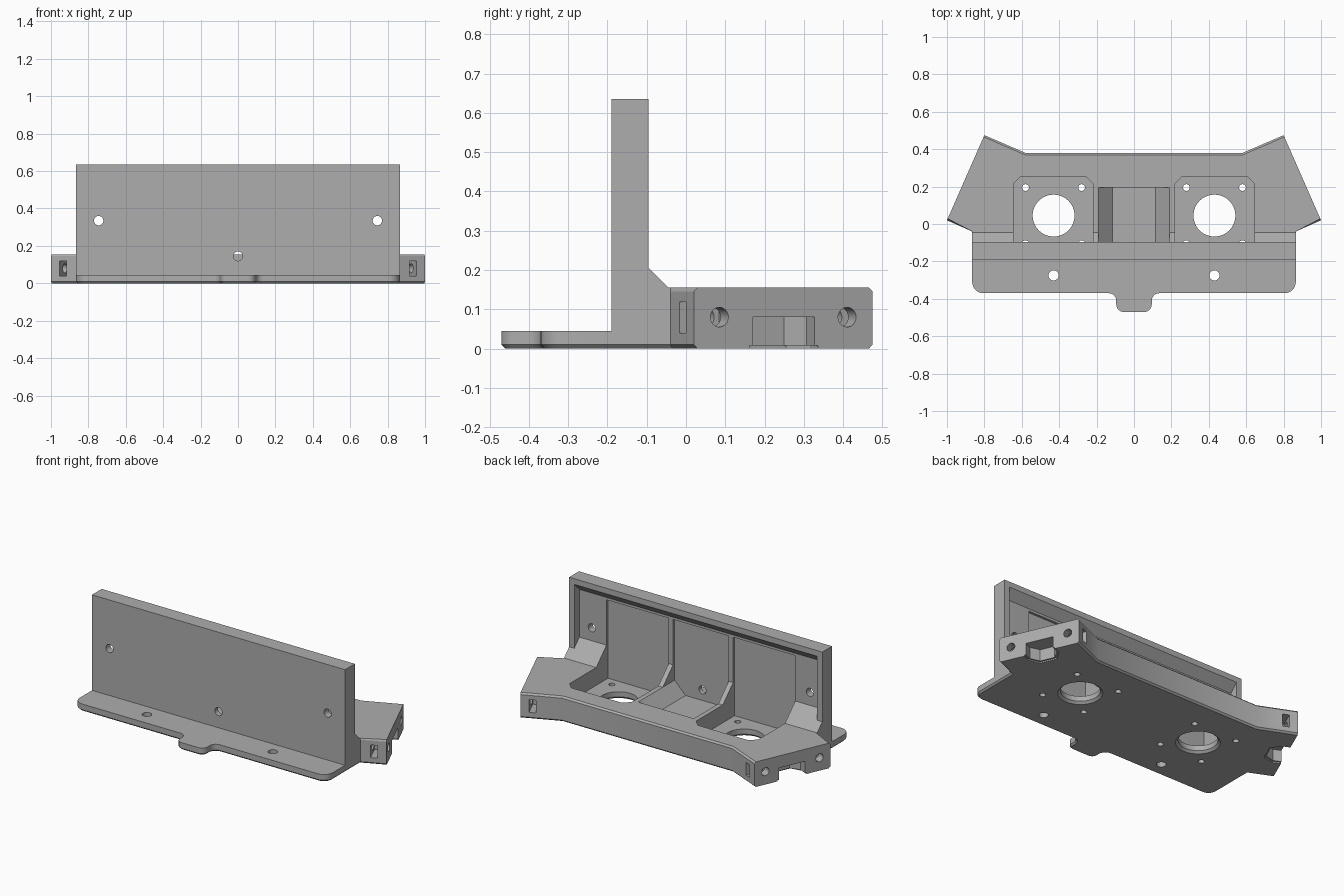
import bpy, bmesh
from math import cos, sin, radians
from mathutils import Vector, Matrix

cube = bpy.data.objects.get("Cube")
if cube:
    bpy.data.objects.remove(cube, do_unlink=True)

grey = bpy.data.materials.new("plain grey")
grey.use_nodes = True
GREY = (0.42, 0.42, 0.42, 1)
grey.diffuse_color = GREY
grey.node_tree.nodes["Principled BSDF"].inputs["Base Color"].default_value = GREY

# Axis frames: columns are profile u, profile v, extrusion direction
UP = Matrix.Identity(3)
ALONG_X = Matrix(((0, 0, 1), (1, 0, 0), (0, 1, 0)))
ALONG_Y = Matrix(((1, 0, 0), (0, 0, 1), (0, 1, 0)))


def prism(name, pts, lo, hi, frame=UP, origin=(0, 0, 0), bevel_rule=None, top_scale=1):
    """Extrude a closed profile along the third axis of the frame."""
    bm = bmesh.new()
    o = Vector(origin)
    rings = []
    for h, s in ((lo, 1), (hi, top_scale)):
        rings.append([bm.verts.new(o + frame @ Vector((u * s, v * s, h))) for u, v in pts])
    a, b = rings
    bm.faces.new(a)
    bm.faces.new(b)
    n = len(pts)
    for i in range(n):
        j = (i + 1) % n
        bm.faces.new((a[i], a[j], b[j], b[i]))
    bmesh.ops.recalc_face_normals(bm, faces=bm.faces)
    if bevel_rule:
        edges = [e for e in bm.edges if abs(e.verts[0].co.z - e.verts[1].co.z) < 1e-5
                 and bevel_rule((e.verts[0].co + e.verts[1].co) / 2)]
        bmesh.ops.bevel(bm, geom=edges, offset=0.01, segments=1, affect='EDGES')
    me = bpy.data.meshes.new(name)
    bm.to_mesh(me)
    bm.free()
    me.materials.append(grey)
    ob = bpy.data.objects.new(name, me)
    bpy.context.collection.objects.link(ob)
    return ob


def arc(cx, cy, r, start, end, steps=8):
    angles = [radians(start + (end - start) * i / steps) for i in range(steps + 1)]
    return [(cx + r * cos(t), cy + r * sin(t)) for t in angles]


def circle(r, steps=32):
    return arc(0, 0, r, 0, 360, steps)[:-1]


def rect(u0, u1, v0, v1):
    return [(u0, v0), (u1, v0), (u1, v1), (u0, v1)]


def mirrored(half):
    return half + [(-x, y) for x, y in reversed(half)]


def combine(target, tool, operation):
    mod = target.modifiers.new("combine", 'BOOLEAN')
    mod.operation = operation
    mod.solver = 'EXACT'
    mod.object = tool
    bpy.context.view_layer.objects.active = target
    bpy.ops.object.modifier_apply(modifier=mod.name)
    bpy.data.objects.remove(tool, do_unlink=True)


# Winged base block
def base_bevel(m):
    if abs(m.x) > 0.85 and m.y > 0.1 or m.y < -0.18:
        return False
    return m.z < 0.01 or m.y > 0.3 or abs(m.x) > 0.9


wing = [(0.865, -0.19), (0.865, -0.04), (1, 0.02), (0.8, 0.475), (0.58, 0.38)]
bracket = prism("mounting_bracket", mirrored(wing), 0, 0.155, bevel_rule=base_bevel)

# Front flange with rounded tab
flange = (arc(0.055, -0.43, 0.04, -90, 0) + arc(0.135, -0.41, 0.04, 180, 90)
          + arc(0.805, -0.31, 0.06, -90, 0) + [(0.865, -0.1)])
combine(bracket, prism("flange", mirrored(flange), 0, 0.045,
                       bevel_rule=lambda m: m.z < 0.01 and m.y < -0.11), 'UNION')

# Upright wall: recessed middle with sloping foot and lip, and an end post each side
foot = [(-0.03, 0.14), (-0.03, 0.02), (-0.19, 0.02), (-0.19, 0.635), (-0.095, 0.635)]
recess = [(-0.095, 0.6), (-0.145, 0.55), (-0.145, 0.255)]
combine(bracket, prism("wall", foot + recess, -0.84, 0.84, ALONG_X), 'UNION')
for s in (-1, 1):
    combine(bracket, prism("post", foot + [(-0.095, 0.205)], s * 0.83, s * 0.865, ALONG_X), 'UNION')


def cut(*args, **kw):
    combine(bracket, prism("cutter", *args, **kw), 'DIFFERENCE')


# Centre pocket with sloping sides, and its screw hole
cut(mirrored([(0.115, 0.08), (0.19, 0.155), (0.19, 0.535)]), -0.16, 0.195, ALONG_Y)
cut(circle(0.025), -0.3, 0, ALONG_Y, (0, 0, 0.145))

for s in (-1, 1):
    # Square pocket with clipped rear corners
    pocket = [(-0.2125, -0.16), (0.2125, -0.16), (0.2125, 0.215), (0.1725, 0.255),
              (-0.1725, 0.255), (-0.2125, 0.215)]
    cut(pocket, 0.045, 0.535, origin=(s * 0.4325, 0, 0))
    # Large round opening, chamfered below
    centre = (s * 0.43, 0.045, 0)
    cut(circle(0.112, 48), -0.1, 0.1, origin=centre)
    cut(circle(0.128, 48), -0.002, 0.014, origin=centre, top_scale=0.87)
    # Four screw holes around the opening
    for dx in (-0.15, 0.15):
        for dy in (-0.15, 0.15):
            cut(circle(0.018, 20), -0.1, 0.06, origin=(s * 0.43 + dx, 0.045 + dy, 0))
    # Flange and wall screw holes
    cut(circle(0.027), -0.1, 0.1, origin=(s * 0.43, -0.275, 0))
    cut(circle(0.025), -0.3, 0, ALONG_Y, (s * 0.745, 0, 0.335))

    # Wing end frame: u along the end face, n inward
    corner = Vector((s * 1.0, 0.02, 0))
    u = (Vector((s * 0.8, 0.475, 0)) - corner).normalized()
    n = Vector((-s * u.y, -abs(u.x), 0))
    up = Vector((0, 0, 1))
    vertical = Matrix((u, n, up)).transposed()
    inward = Matrix((u, up, n)).transposed()
    # Underside notch in the end face, flared at the bottom
    mid = corner + u * 0.25
    for grow, top in ((0, 0.08), (0.01, 0.008)):
        w = 0.085 + grow
        notch = [(-w, -0.03), (w, -0.03), (w, 0.05), (w - 0.04, 0.1 + grow),
                 (0.04 - w, 0.1 + grow), (-w, 0.05)]
        cut(notch, -0.05, top, vertical, mid)
    # Screw holes and the nut slots that cross them
    for t, start, end in ((0.071, -0.06, 0.11), (0.426, 0.387, 0.56)):
        cut(circle(0.025), -0.05, 0.16, inward, corner + u * t + up * 0.08)
        cut(rect(start, end, 0.05, 0.09), 0.04, 0.118, vertical, corner)

# Smooth the bores, keep every other edge crisp
bpy.ops.object.select_all(action='DESELECT')
bracket.select_set(True)
bpy.context.view_layer.objects.active = bracket
bpy.ops.object.shade_smooth_by_angle(angle=radians(25))
